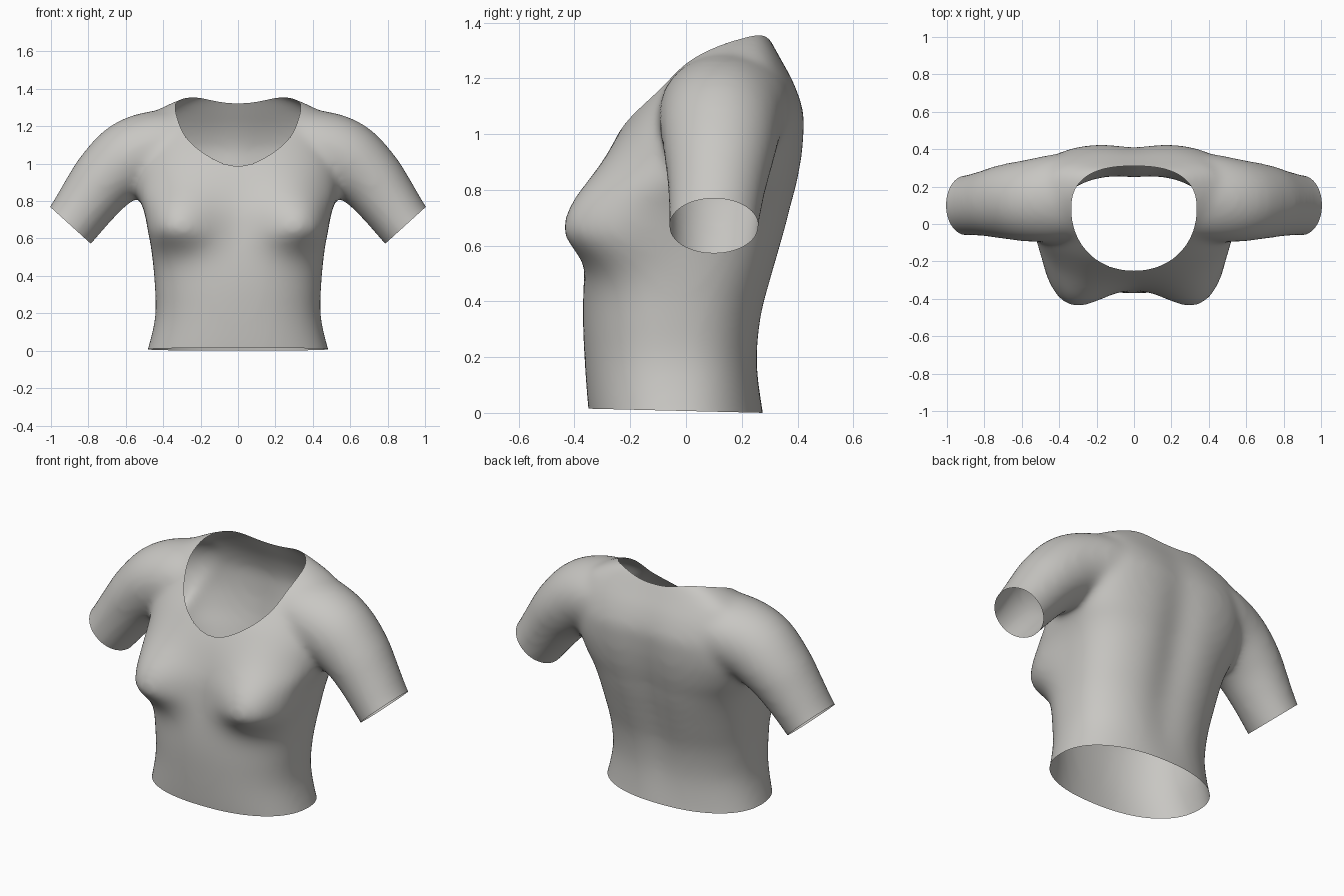
import bpy, bmesh, math
from mathutils import Vector

cube = bpy.data.objects.get("Cube")
if cube:
    bpy.data.objects.remove(cube, do_unlink=True)


def refine(rows, steps=4):
    """Insert smoothly interpolated rows between the given ones."""
    rows = [Vector(r) for r in rows]
    out = []
    for k in range(len(rows) - 1):
        a, b, c, d = (rows[min(max(k + o, 0), len(rows) - 1)] for o in (-1, 0, 1, 2))
        for s in range(steps):
            t = s / steps
            out.append(b + (c - a) * (t / 2) + (a * 2 - b * 5 + c * 4 - d) * (t * t / 2)
                       + (b * 3 - a - c * 3 + d) * (t ** 3 / 2))
    return out + [rows[-1]]


def loft(bm, rings):
    """Skin a list of point rings into a closed solid."""
    rows = [[bm.verts.new(p) for p in ring] for ring in rings]
    n = len(rows[0])
    for low, high in zip(rows, rows[1:]):
        for i in range(n):
            j = (i + 1) % n
            bm.faces.new((low[i], low[j], high[j], high[i]))
    bm.faces.new(rows[0])
    bm.faces.new(rows[-1])


def egg(rx, front, back, cy, z, n_front, n_back, count=96):
    """Rounded section with separate front and back depth."""
    points = []
    for i in range(count):
        a = math.tau * i / count
        c, s = math.cos(a), math.sin(a)
        n, depth = (n_back, back - cy) if s > 0 else (n_front, cy - front)
        r = (abs(c / rx) ** n + abs(s / depth) ** n) ** (-1 / n)
        points.append(Vector((r * c, cy + r * s, z)))
    return points


def make_object(name, bm):
    bmesh.ops.recalc_face_normals(bm, faces=bm.faces[:])
    mesh = bpy.data.meshes.new(name)
    bm.to_mesh(mesh)
    bm.free()
    obj = bpy.data.objects.new(name, mesh)
    bpy.context.scene.collection.objects.link(obj)
    return obj


bm = bmesh.new()

# Torso sections: height, half width, front y, back y, y of widest point
TORSO = [
    (-.08, .515, -.335, .29, -.03), (0, .485, -.349, .276, -.03),
    (.18, .443, -.363, .264, -.04), (.35, .445, -.37, .282, -.04),
    (.5, .458, -.364, .322, -.02), (.65, .478, -.345, .364, 0),
    (.74, .498, -.335, .385, .03), (.82, .53, -.315, .405, .05),
    (.92, .55, -.28, .422, .08), (1.0, .55, -.243, .428, .10),
    (1.08, .53, -.195, .427, .12), (1.18, .51, -.11, .392, .15),
    (1.26, .47, -.035, .348, .17), (1.3, .405, .02, .325, .18),
    (1.34, .32, .09, .302, .20), (1.375, .22, .14, .28, .21),
]
rings = []
for z, rx, front, back, cy in refine(TORSO):
    square = 1.5 * math.exp(-((z - .67) / .15) ** 2)
    ring = egg(rx, front, back, cy, z, 2.3 + square, 2.2 + max(z, 0) * .8)
    spine = .03 * math.sin(math.pi * min(max(z / 1.35, 0), 1))
    rise = (z - .66) / (.23 if z > .66 else .105)
    for p in ring:
        if p.y > cy:
            p.y -= spine * math.exp(-(p.x / .12) ** 2)
        else:
            # Bust swelling, soft above and tighter below
            swell = math.exp(-((abs(p.x) - .29) / .165) ** 2 - rise ** 2)
            swell *= min((cy - p.y) / .2, 1)
            p.y -= .11 * swell
            p.x += math.copysign(.05 * swell * min(abs(p.x) / .4, 1), p.x)
    rings.append(ring)
loft(bm, rings)

# Sleeve sections: centre x, y, z, radius across the arm, radius in y
SLEEVE = [
    (.25, .155, 1.13, .165, .225), (.42, .14, 1.085, .203, .235),
    (.57, .125, 1.03, .207, .22), (.70, .12, .925, .184, .199),
    (.80, .11, .80, .164, .176), (.895, .10, .67, .149, .162),
    (.975, .095, .58, .149, .162),
]
sections = [(Vector(s[:3]), s[3], s[4])
            for s in (tuple(row) for row in refine(SLEEVE))]
for side in (1, -1):
    rings = []
    for k, (centre, r, ry) in enumerate(sections):
        along = (sections[min(k + 1, len(sections) - 1)][0]
                 - sections[max(k - 1, 0)][0])
        up = Vector((-along.z, 0, along.x)).normalized()
        ring = []
        for i in range(32):
            a = math.tau * i / 32
            p = centre + up * r * math.cos(a) + Vector((0, ry * math.sin(a), 0))
            ring.append((p.x * side, p.y, p.z))
        rings.append(ring)
    loft(bm, rings)

    # Small bust point
    ball = bmesh.ops.create_uvsphere(bm, u_segments=16, v_segments=12, radius=.027)
    bmesh.ops.translate(bm, verts=ball["verts"], vec=(side * .34, -.4, .66))

top = make_object("fitted_top", bm)

# Neck opening cutter
NECK = dict(rx=.335, front=-.25, back=.31, cy=.08, n_front=2.1, n_back=2.5)
bm = bmesh.new()
loft(bm, [egg(z=z, **NECK) for z in (.85, 1.7)])
cutter = make_object("neck_cutter", bm)
cutter.hide_render = True

# Fuse and soften the volumes, then cut the neck
fuse = top.modifiers.new("fuse", "REMESH")
fuse.mode = "VOXEL"
fuse.voxel_size = .018
soften = top.modifiers.new("soften", "SMOOTH")
soften.factor = .5
soften.iterations = 22
cut = top.modifiers.new("neck", "BOOLEAN")
cut.operation = "DIFFERENCE"
cut.solver = "EXACT"
cut.object = cutter
bpy.context.view_layer.update()
graph = bpy.context.evaluated_depsgraph_get()
shell = bpy.data.meshes.new_from_object(top.evaluated_get(graph))
top.modifiers.clear()
bpy.data.objects.remove(cutter, do_unlink=True)


def in_neck(p):
    dy = p.y - NECK["cy"]
    n, depth = ((NECK["n_back"], NECK["back"] - NECK["cy"]) if dy > 0
                else (NECK["n_front"], NECK["cy"] - NECK["front"]))
    return (abs(p.x) / NECK["rx"]) ** n + (abs(dy) / depth) ** n < 1.003


# Open the neck
bm = bmesh.new()
bm.from_mesh(shell)
pit = [f for f in bm.faces
       if f.calc_center_median().z > .84 and in_neck(f.calc_center_median())]
bmesh.ops.delete(bm, geom=pit, context="FACES")

# Open the hem
bmesh.ops.bisect_plane(bm, geom=bm.verts[:] + bm.edges[:] + bm.faces[:],
                       plane_co=(0, 0, .0068), plane_no=(0, -.024, -1),
                       clear_outer=True)

# Open the cuffs
for side in (1, -1):
    point = Vector((side * .895, .1, .67))
    normal = Vector((side * .67, 0, -.74)).normalized()
    faces = [f for f in bm.faces if all(v.co.x * side > .6 for v in f.verts)]
    edges = list({e for f in faces for e in f.edges})
    verts = list({v for f in faces for v in f.verts})
    bmesh.ops.bisect_plane(bm, geom=verts + edges + faces,
                           plane_co=point, plane_no=normal)
    beyond = [v for v in bm.verts
              if v.co.x * side > .6 and (v.co - point).dot(normal) > 1e-4]
    bmesh.ops.delete(bm, geom=beyond, context="VERTS")

for f in bm.faces:
    f.smooth = True
    f.material_index = 0
bm.to_mesh(shell)
bm.free()
top.data = shell

# Plain cloth colour
cloth = bpy.data.materials.new("warm_grey_cloth")
cloth.use_nodes = True
colour = (.58, .57, .545, 1)
cloth.diffuse_color = colour
cloth.node_tree.nodes["Principled BSDF"].inputs["Base Color"].default_value = colour
shell.materials.clear()
shell.materials.append(cloth)
